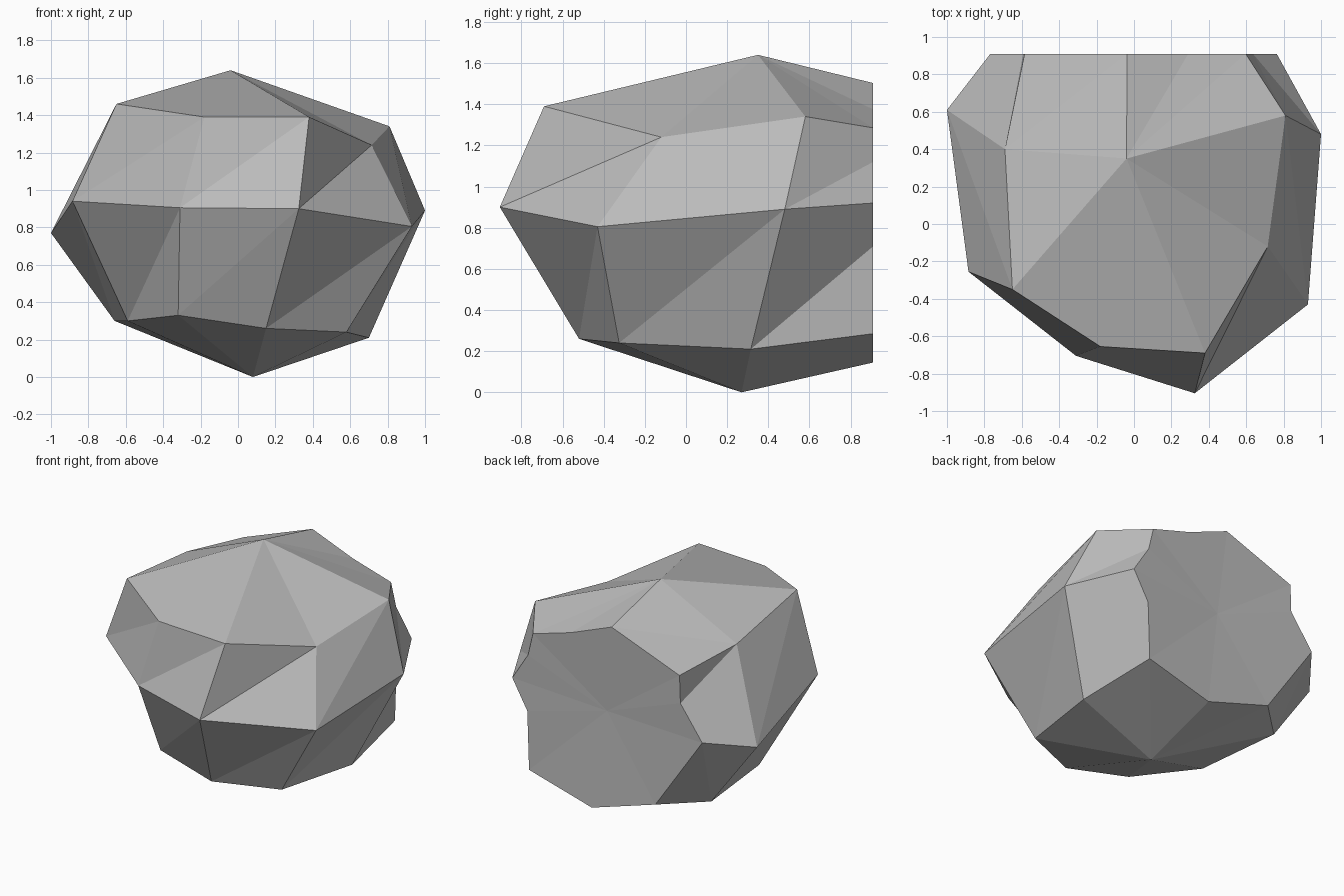
import bpy, bmesh

if "Cube" in bpy.data.objects:
    bpy.data.objects.remove(bpy.data.objects["Cube"])

# Uneven rings of the rock, running from back left round the front to back right
UPPER = [(-.69, .40, 1.36), (-.65, -.35, 1.46), (-.18, -.655, 1.39),
         (.38, -.69, 1.39), (.715, -.12, 1.24), (.81, .58, 1.34)]
MIDDLE = [(-1, .61, .77), (-.885, -.255, .94), (-.31, -.705, .905),
          (.325, -.905, .90), (.93, -.43, .805), (1, .48, .89)]
LOWER = [(-.66, .65, .30), (-.59, 0, .30), (-.32, -.436, .33),
         (.15, -.52, .26), (.58, -.325, .24), (.70, .315, .21)]
TOP, BOTTOM = (-.04, .35, 1.64), (.08, .27, 0)

# Outline (x, z) of the flat cut back, clockwise from the upper right
BACK_Y = .91
CUT = [(.597, 1.285), (.636, 1.12), (.763, .92), (.642, .71), (.628, .285),
       (.122, .145), (-.39, .304), (-.768, .854), (-.592, 1.096),
       (-.585, 1.297), (.29, 1.375), (-.037, 1.503)]
CUT = CUT[:10] + [CUT[11], CUT[10]]

bm = bmesh.new()


def add(points):
    return [bm.verts.new(p) for p in points]


def tri(*verts):
    bm.faces.new(verts)


up, mid, low = add(UPPER), add(MIDDLE), add(LOWER)
top, bottom, hub = add([TOP, BOTTOM, (.02, BACK_Y - .03, .865)])
cut = add([(x, BACK_Y, z) for x, z in CUT])

# Front and sides: two bands of split quads, with a fan above and below
for i in range(5):
    j = i + 1
    tri(top, up[i], up[j])
    tri(bottom, low[j], low[i])
    for a, b in ((low, mid), (mid, up)):
        tri(a[i], a[j], b[j])
        tri(a[i], b[j], b[i])

# Edge strips joining the rings to the cut: each edge fans from its nearest corner
right = [up[5], mid[5], mid[5], low[5], low[5], bottom]
right_next = [mid[5], mid[5], low[5], low[5], bottom, bottom]
left = [bottom, low[0], mid[0], up[0], up[0], top, top]
left_next = [low[0], mid[0], up[0], up[0], top, top, up[5]]
for k, (a, b) in enumerate(zip(right[:5] + left, right_next[:5] + left_next)):
    c, d = cut[k], cut[(k + 1) % 12]
    if k == 11:
        tri(a, d, c)
        tri(a, b, d)
    elif k == 4:
        tri(a, c, b)
        tri(b, c, d)
    else:
        tri(a, c, d)
        if a is not b:
            tri(a, d, b)

# Slightly dished back
for k in range(12):
    tri(hub, cut[k], cut[(k + 1) % 12])

bmesh.ops.recalc_face_normals(bm, faces=bm.faces[:])
mesh = bpy.data.meshes.new("rock")
bm.to_mesh(mesh)
bm.free()

stone = bpy.data.materials.new("stone_grey")
stone.diffuse_color = (.5, .5, .5, 1)
stone.use_nodes = True
stone.node_tree.nodes["Principled BSDF"].inputs["Base Color"].default_value = stone.diffuse_color
mesh.materials.append(stone)
rock = bpy.data.objects.new("rock", mesh)
bpy.context.collection.objects.link(rock)
